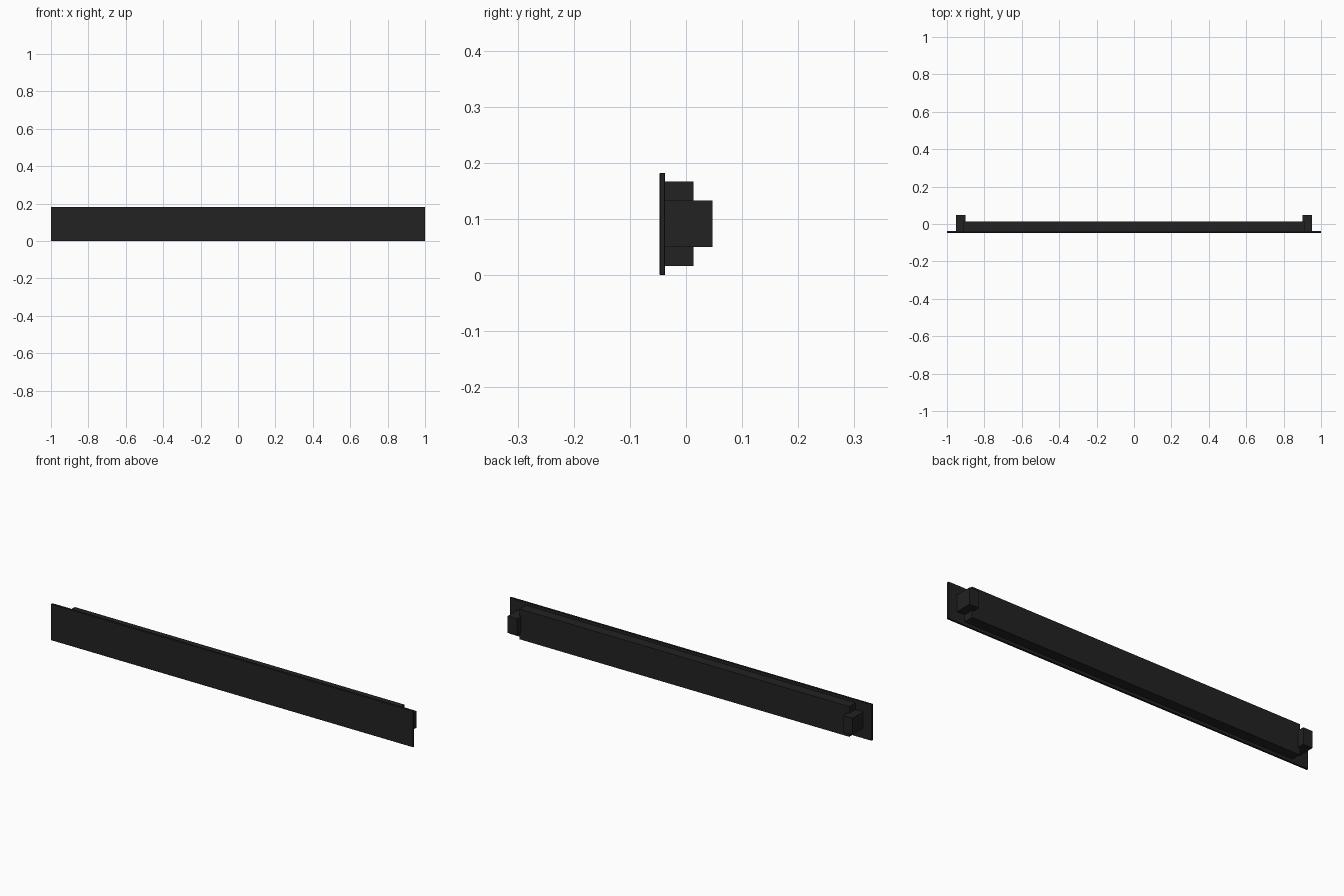
import bpy

if "Cube" in bpy.data.objects:
    bpy.data.objects.remove(bpy.data.objects["Cube"])

# Near-black finish shared by all parts
mat = bpy.data.materials.new("matte_black")
mat.diffuse_color = (0.016, 0.016, 0.017, 1)
mat.use_nodes = True
mat.node_tree.nodes["Principled BSDF"].inputs["Base Color"].default_value = mat.diffuse_color


def box(name, x, y, z, bevel=0.0):
    """Box from (min, max) ranges on each axis."""
    ranges = (x, y, z)
    bpy.ops.mesh.primitive_cube_add(size=1, location=[(a + b) / 2 for a, b in ranges])
    ob = bpy.context.object
    ob.name = name
    ob.scale = [b - a for a, b in ranges]
    bpy.ops.object.transform_apply(location=False, rotation=False, scale=True)
    ob.data.materials.append(mat)
    if bevel:
        mod = ob.modifiers.new("edge_bevel", 'BEVEL')
        mod.width = bevel
        mod.segments = 1
    return ob


# Thin front plate with softened edges
box("front_plate", (-1, 1), (-0.047, -0.037), (0, 0.182), 0.0012)

# Long housing behind the plate
box("housing", (-0.911, 0.911), (-0.0375, 0.013), (0.016, 0.167))

# Mounting block at each end
for side, x in (("left", (-0.953, -0.902)), ("right", (0.902, 0.953))):
    box(side + "_mount_block", x, (-0.0375, 0.047), (0.05, 0.133))
